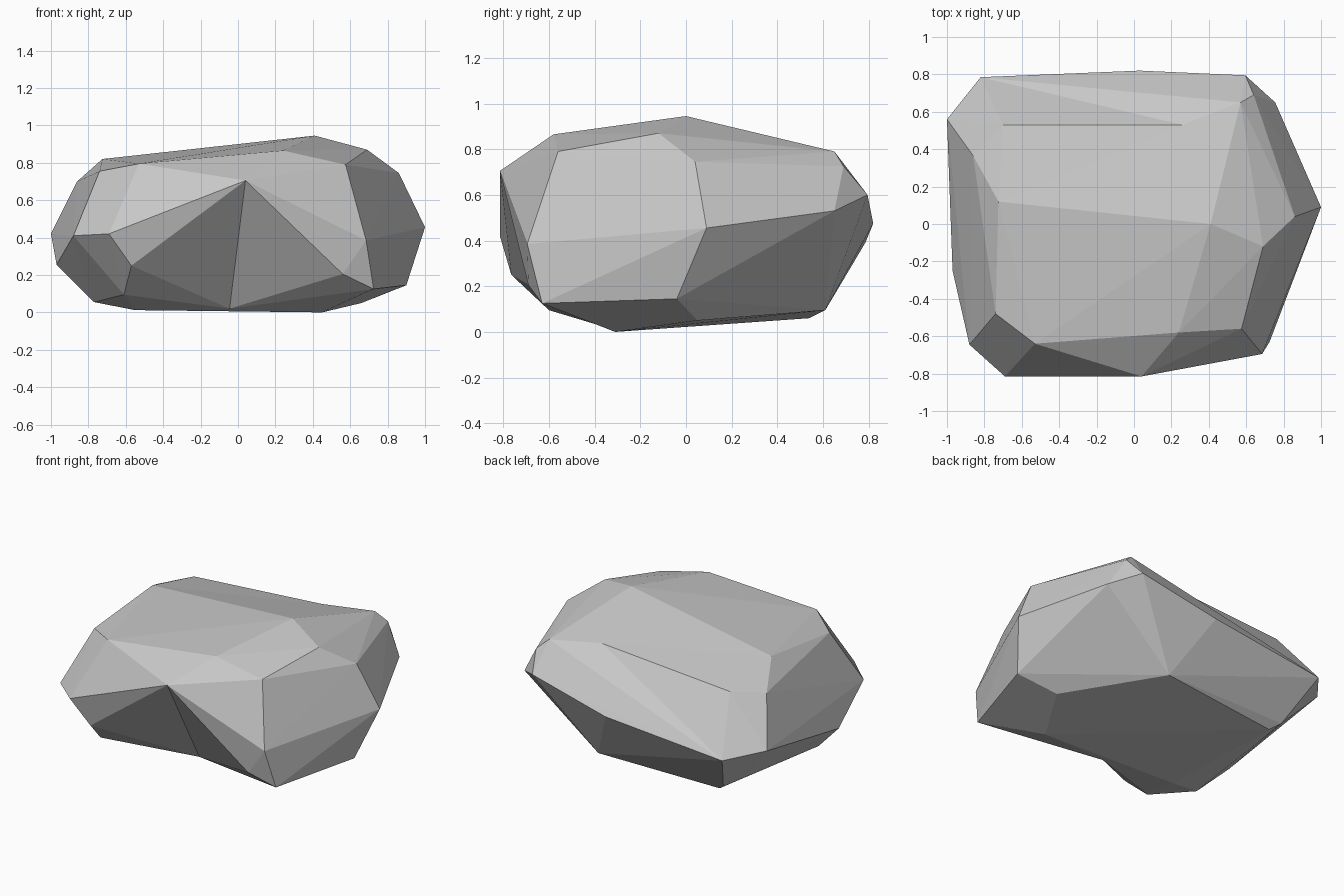
import bpy
import bmesh

default_cube = bpy.data.objects.get("Cube")
if default_cube:
    bpy.data.objects.remove(default_cube)


def make_material(name, colour):
    material = bpy.data.materials.new(name)
    material.use_nodes = True
    material.diffuse_color = colour
    shader = material.node_tree.nodes["Principled BSDF"]
    shader.inputs["Base Color"].default_value = colour
    shader.inputs["Roughness"].default_value = 0.9
    return material


# Named corners that border the two hollows
peak = (.41, 0, .945)
ridge_end = (-.725, .12, .82)
back_shelf = (-.7, .53, .73)
back_peak = (.57, .65, .79)
back_corner = (-.82, .785, .39)
front_tip = (.04, -.815, .705)
front_corner = (-.69, -.815, .42)
front_notch = (-.57, -.765, .25)
front_foot = (-.61, -.6, .095)

# Other corners of the boulder, grouped by the region they shape
crown = [(.69, -.12, .87), (.575, -.56, .79), (.24, -.58, .865),
         (-.53, -.64, .795), (-.74, -.48, .755)]
left_side = [(.86, .04, .745), (1, .09, .455), (.9, -.04, .145),
             (.685, -.695, .385), (.755, .65, .53), (.64, .69, .725)]
right_side = [(-.86, .365, .7), (-1, .56, .42), (-.97, -.25, .255),
              (-.88, -.645, .41)]
back_side = [(.595, .795, .6), (.03, .82, .475)]
underside = [(.66, .05, .05), (.23, .61, .095), (-.69, .585, .105),
             (-.63, .54, .06), (-.77, -.32, .055)]

# Rim and deepest corner of the hollow under the front, and of the back dip
hollow_rim = [front_tip, front_corner, front_notch, (.56, -.69, .205),
              (.725, -.63, .125), (.45, -.31, 0), (-.55, -.28, .012),
              front_foot]
hollow_corner = (-.045, -.35, .02)
dip_rim = [peak, ridge_end, back_shelf, back_corner, back_peak]
dip_corner = (.26, .53, .8)

# Small faces that stay in place beside the front hollow
ledges = [(front_tip, front_corner, front_notch),
          (front_corner, front_notch, front_foot)]


def fold_in(bm, rim, inner_point, kept_faces=()):
    """Open the shell inside a rim and fold it inwards to one corner."""
    bridging = [face for face in bm.faces if all(vert in rim for vert in face.verts)]
    bmesh.ops.delete(bm, geom=bridging, context="FACES_ONLY")
    for verts in kept_faces:
        if not bm.faces.get(verts):
            bm.faces.new(verts)
    bare_edges = [edge for edge in bm.edges if edge.is_wire]
    bmesh.ops.delete(bm, geom=bare_edges, context="EDGES")
    open_edges = [edge for edge in bm.edges if edge.is_boundary]
    corner = bm.verts.new(inner_point)
    for edge in open_edges:
        bm.faces.new((edge.verts[0], edge.verts[1], corner))


def build_boulder(name, material):
    bm = bmesh.new()
    for point in crown + left_side + right_side + back_side + underside:
        bm.verts.new(point)
    rim_verts = {point: bm.verts.new(point) for point in hollow_rim + dip_rim}

    # Faceted outer shell
    bmesh.ops.convex_hull(bm, input=list(bm.verts))

    # Front hollow beside its ledges, then the shallow back dip
    ledge_verts = [[rim_verts[point] for point in ledge] for ledge in ledges]
    fold_in(bm, [rim_verts[point] for point in hollow_rim], hollow_corner, ledge_verts)
    fold_in(bm, [rim_verts[point] for point in dip_rim], dip_corner)

    loose = [vert for vert in bm.verts if not vert.link_faces]
    bmesh.ops.delete(bm, geom=loose, context="VERTS")
    bmesh.ops.recalc_face_normals(bm, faces=list(bm.faces))
    for face in bm.faces:
        face.smooth = False

    mesh = bpy.data.meshes.new(name)
    bm.to_mesh(mesh)
    bm.free()
    mesh.materials.append(material)
    boulder = bpy.data.objects.new(name, mesh)
    bpy.context.collection.objects.link(boulder)


stone_grey = make_material("stone_grey", (.57, .57, .57, 1))
build_boulder("boulder", stone_grey)
